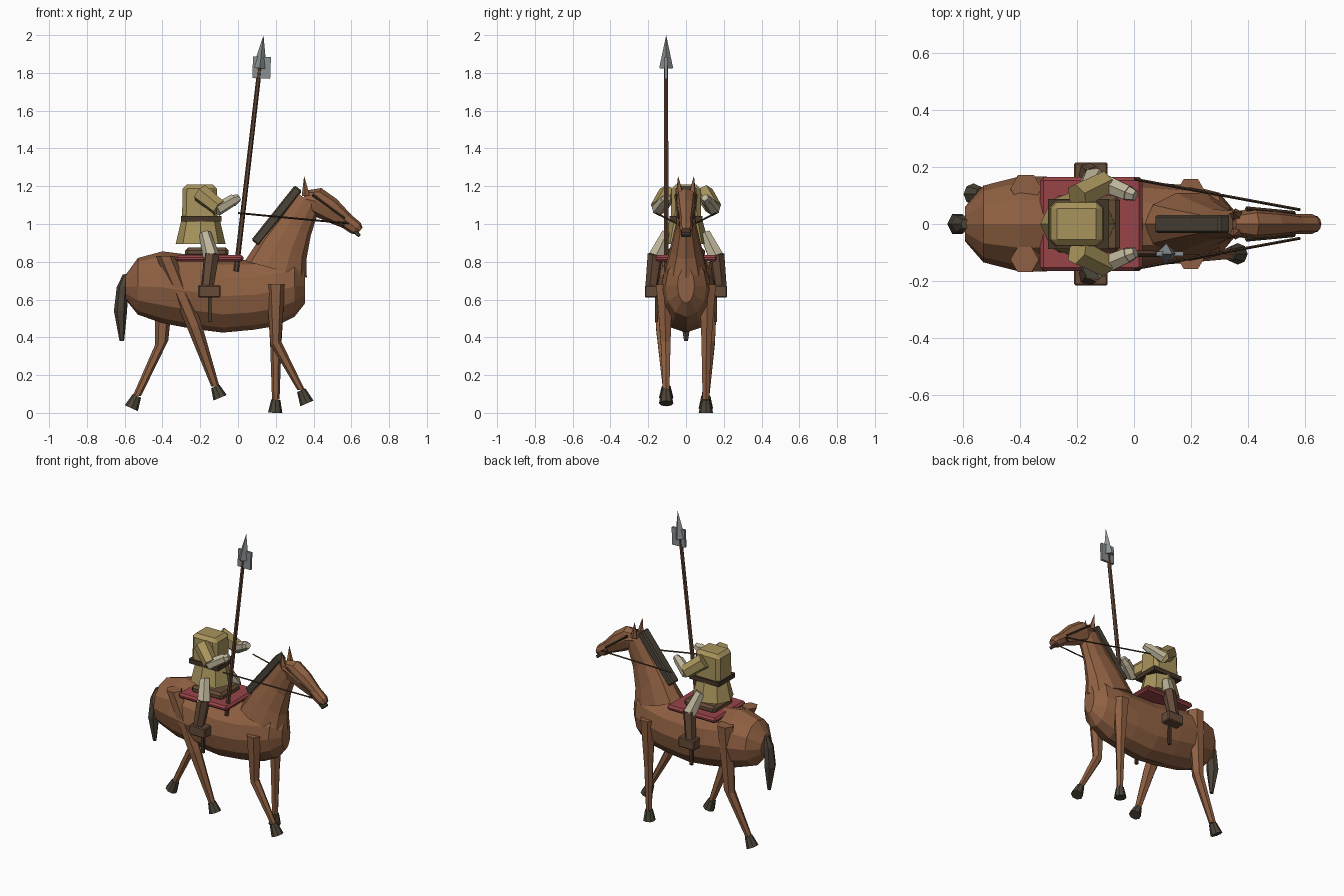
import bpy, bmesh, math
from mathutils import Vector, Matrix

if "Cube" in bpy.data.objects:
    bpy.data.objects.remove(bpy.data.objects["Cube"])


def material(name, hex_code):
    def lin(c):
        return c / 12.92 if c < 0.04045 else ((c + 0.055) / 1.055) ** 2.4
    m = bpy.data.materials.new(name)
    m.diffuse_color = [lin(int(hex_code[i:i + 2], 16) / 255) for i in (0, 2, 4)] + [1]
    m.use_nodes = True
    m.node_tree.nodes["Principled BSDF"].inputs["Base Color"].default_value = m.diffuse_color
    return m


COAT = material("chestnut coat", "8F6042")
DARK = material("dark hair and hoof", "4B4438")
GOLD = material("tunic ochre", "A8945C")
CREAM = material("linen cream", "BDB49A")
RED = material("blanket red", "984448")
STEEL = material("steel", "8A9092")
WOOD = material("shaft wood", "5E4433")
LEATHER = material("boot leather", "664C39")
STRAP = material("strap leather", "453527")


def finish(name, bm, mat):
    bmesh.ops.recalc_face_normals(bm, faces=bm.faces)
    me = bpy.data.meshes.new(name)
    bm.to_mesh(me)
    bm.free()
    me.materials.append(mat)
    ob = bpy.data.objects.new(name, me)
    bpy.context.collection.objects.link(ob)
    return ob


def loft(name, rings, mat, n=8):
    """Rings are (centre, half width in y, half depth, tilt of depth axis in xz degrees)."""
    bm = bmesh.new()
    loops = []
    for c, hy, hd, tilt in rings:
        t = math.radians(tilt)
        d = Vector((math.cos(t), 0, math.sin(t)))
        loops.append([bm.verts.new(Vector(c) + d * hd * math.cos(a) + Vector((0, hy * math.sin(a), 0)))
                      for a in (2 * math.pi * i / n for i in range(n))])
    for a, b in zip(loops, loops[1:]):
        for i in range(n):
            bm.faces.new((a[i], a[(i + 1) % n], b[(i + 1) % n], b[i]))
    bm.faces.new(loops[0])
    bm.faces.new(loops[-1])
    return finish(name, bm, mat)


def limb(name, p, q, r1, r2, mat, n=6):
    """Tapered prism from p to q."""
    p, q = Vector(p), Vector(q)
    bm = bmesh.new()
    bmesh.ops.create_cone(bm, cap_ends=True, segments=n, radius1=r1, radius2=r2, depth=(q - p).length)
    rot = (q - p).to_track_quat('Z', 'Y').to_matrix().to_4x4()
    bm.transform(Matrix.Translation((p + q) / 2) @ rot)
    return finish(name, bm, mat)


def box(name, c, size, mat, tilt=0, bevel=0, taper=1):
    """Box turned about y; taper scales the top."""
    bm = bmesh.new()
    bmesh.ops.create_cube(bm, size=1)
    for v in bm.verts:
        k = taper if v.co.z > 0 else 1
        v.co = Vector((v.co.x * size[0] * k, v.co.y * size[1] * k, v.co.z * size[2]))
    if bevel:
        bmesh.ops.bevel(bm, geom=bm.edges[:], offset=bevel, segments=1, affect='EDGES')
    bm.transform(Matrix.Translation(c) @ Matrix.Rotation(math.radians(tilt), 4, 'Y'))
    return finish(name, bm, mat)


# Horse trunk: (x, bottom, top, half width)
trunk = [(-0.595, 0.60, 0.73, 0.06), (-0.53, 0.52, 0.82, 0.135), (-0.40, 0.475, 0.855, 0.168),
         (-0.24, 0.445, 0.835, 0.165), (-0.08, 0.425, 0.81, 0.155), (0.08, 0.44, 0.81, 0.145),
         (0.20, 0.46, 0.83, 0.135), (0.30, 0.51, 0.83, 0.11), (0.355, 0.58, 0.77, 0.045)]
loft("horse_body", [((x, 0, (a + b) / 2), w, (b - a) / 2, 90) for x, a, b, w in trunk], COAT, 12)

# Neck and head
loft("horse_neck", [((0.20, 0, 0.76), 0.115, 0.17, -15), ((0.24, 0, 0.87), 0.085, 0.135, -25),
                    ((0.30, 0, 0.99), 0.055, 0.10, -32), ((0.37, 0, 1.12), 0.048, 0.075, -40)], COAT, 10)
loft("horse_head", [((0.345, 0, 1.135), 0.04, 0.045, 70), ((0.415, 0, 1.12), 0.056, 0.075, 70),
                    ((0.49, 0, 1.075), 0.048, 0.066, 60), ((0.575, 0, 1.015), 0.035, 0.042, 55),
                    ((0.625, 0, 0.978), 0.036, 0.038, 50), ((0.645, 0, 0.963), 0.025, 0.022, 50)], COAT, 8)
box("horse_mouth", (0.632, 0, 0.948), (0.035, 0.055, 0.02), DARK, 40, 0.004)
box("mane", (0.205, 0, 1.045), (0.05, 0.065, 0.37), DARK, 38.5, 0.008)

# Tail
loft("tail", [((-0.595, 0, 0.735), 0.018, 0.015, 10), ((-0.612, 0, 0.67), 0.034, 0.03, 5),
              ((-0.622, 0, 0.54), 0.04, 0.035, 0), ((-0.615, 0, 0.38), 0.012, 0.012, 0)], DARK, 6)

# Legs: path points (x, y, z, radius) down to the hoof, and hoof base
legs = {
    "front_right": ([(0.20, -0.115, 0.68, 0.05), (0.20, -0.108, 0.37, 0.03), (0.335, -0.105, 0.12, 0.02)],
                    (0.365, -0.105, 0.05)),
    "front_left": ([(0.20, 0.115, 0.68, 0.05), (0.20, 0.108, 0.37, 0.03), (0.20, 0.105, 0.07, 0.02)],
                   (0.197, 0.105, 0.0)),
    "hind_right": ([(-0.385, -0.125, 0.83, 0.05), (-0.23, -0.125, 0.46, 0.04), (-0.12, -0.105, 0.14, 0.022)],
                   (-0.095, -0.105, 0.08)),
    "hind_left": ([(-0.38, 0.125, 0.80, 0.055), (-0.405, 0.12, 0.37, 0.038), (-0.535, 0.105, 0.09, 0.022)],
                  (-0.565, 0.105, 0.025)),
}
for leg, (pts, foot) in legs.items():
    loft(leg + "_leg", [((x, y, z), r, r, 20 if i == 1 and "front_left" not in leg else 0)
                        for i, (x, y, z, r) in enumerate(pts)], COAT, 6)
    limb(leg + "_hoof", pts[-1][:3], foot, 0.024, 0.038, DARK, 8)

# Blanket, saddle and lance
box("saddle_blanket", (-0.15, 0, 0.818), (0.36, 0.33, 0.034), RED, 0, 0.012)
box("saddle", (-0.165, 0, 0.85), (0.23, 0.20, 0.05), LEATHER, 0, 0.015)
lance_low, lance_high = Vector((-0.01, -0.105, 0.75)), Vector((0.135, -0.105, 2.0))
limb("lance_shaft", lance_low, lance_low.lerp(lance_high, 0.87), 0.014, 0.012, WOOD, 6)
limb("lance_point", lance_low.lerp(lance_high, 0.86), lance_high, 0.037, 0.0, STEEL, 4)
box("lance_blade", (0.125, -0.105, 1.828), (0.095, 0.016, 0.115), STEEL, 2)

# Rider torso, belt and skirt
box("tunic_torso", (-0.202, 0, 1.11), (0.19, 0.16, 0.2), GOLD, 0, 0.022, 0.95)
box("belt", (-0.195, 0, 1.027), (0.215, 0.175, 0.03), STRAP)
loft("tunic_skirt", [((-0.198, 0, 0.895), 0.12, 0.132, 0), ((-0.198, 0, 1.03), 0.085, 0.10, 0)], GOLD, 8)

for s, side in ((-1, "right"), (1, "left")):
    # Ears and bridle
    limb(side + "_ear", (0.36, s * 0.032, 1.15), (0.35, s * 0.042, 1.255), 0.023, 0.0, COAT, 5)
    limb(side + "_cheek_strap", (0.395, s * 0.054, 1.155), (0.565, s * 0.038, 1.03), 0.008, 0.008, STRAP, 4)
    limb(side + "_nose_strap", (0.58, s * 0.02, 1.05), (0.555, s * 0.037, 0.99), 0.007, 0.007, STRAP, 4)
    limb(side + "_rein", (0.0, s * 0.158, 1.058), (0.585, s * 0.05, 1.003), 0.005, 0.005, STRAP, 4)
    # Arms
    limb(side + "_upper_arm", (-0.20, s * 0.095, 1.165), (-0.10, s * 0.145, 1.085), 0.05, 0.045, GOLD, 6)
    limb(side + "_forearm", (-0.115, s * 0.148, 1.075), (-0.02, s * 0.108, 1.13), 0.036, 0.03, CREAM, 6)
    limb(side + "_hand", (-0.03, s * 0.112, 1.122), (0.005, s * 0.10, 1.14), 0.031, 0.02, CREAM, 6)
    # Legs, boots and stirrup straps
    limb(side + "_thigh", (-0.175, s * 0.10, 0.95), (-0.14, s * 0.16, 0.825), 0.032, 0.045, CREAM, 6)
    limb(side + "_shin", (-0.14, s * 0.162, 0.84), (-0.165, s * 0.185, 0.64), 0.042, 0.033, LEATHER, 6)
    box(side + "_boot", (-0.152, s * 0.182, 0.643), (0.118, 0.07, 0.066), LEATHER, 0, 0.006)
    box(side + "_stirrup_strap", (-0.15, s * 0.155, 0.65), (0.018, 0.016, 0.34), STRAP)
